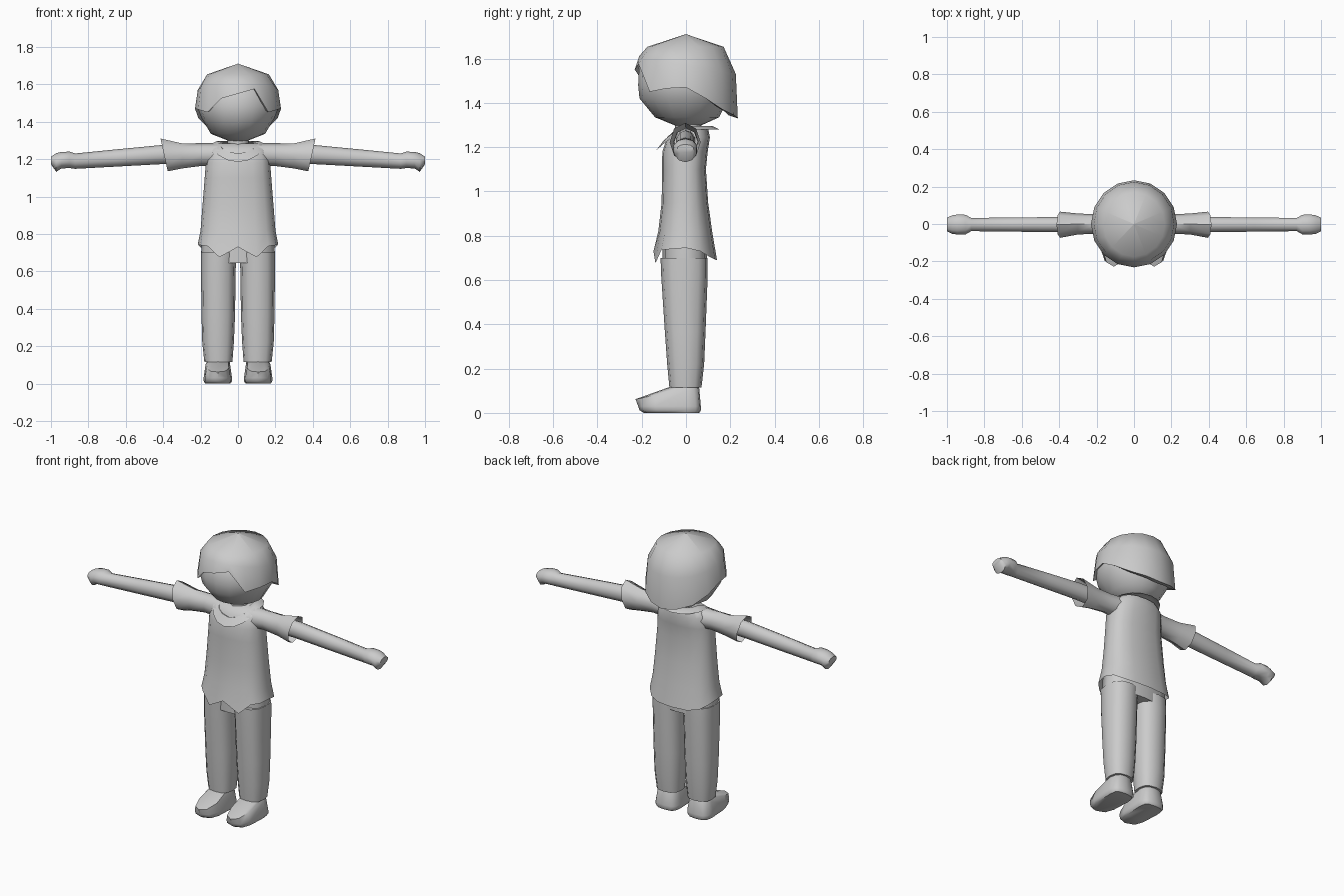
import bpy, bmesh, math

if "Cube" in bpy.data.objects:
    bpy.data.objects.remove(bpy.data.objects["Cube"])

grey = bpy.data.materials.new("plain grey")
grey.diffuse_color = (0.6, 0.6, 0.6, 1)
grey.use_nodes = True
grey.node_tree.nodes["Principled BSDF"].inputs["Base Color"].default_value = grey.diffuse_color


def oval(c, r, n, axis='z', power=1.0, zs=None):
    """Ring of n points, starting at the front (or bottom for axis x). r = (width, low side, high side)."""
    pts = []
    for i in range(n):
        a = 2 * math.pi * i / n
        s, k = math.sin(a), math.cos(a)
        s = math.copysign(abs(s) ** power, s) if abs(s) > 1e-6 else 0
        k = math.copysign(abs(k) ** power, k) if abs(k) > 1e-6 else 0
        u, v = s * r[0], -k * (r[1] if k > 0 else r[2])
        if axis == 'z':
            pts.append((c[0] + u, c[1] + v, zs[i] if zs else c[2]))
        else:
            pts.append((c[0], c[1] + u, c[2] + v))
    return pts


def loft(name, rings, cap_a=True, cap_b=True, side=1, smooth=50):
    """Skin a list of point rings; side=-1 mirrors across x."""
    bm = bmesh.new()
    vs = [[bm.verts.new((side * x, y, z)) for x, y, z in ring] for ring in rings]
    n = len(vs[0])
    for a, b in zip(vs, vs[1:]):
        for i in range(n):
            j = (i + 1) % n
            bm.faces.new((a[i], a[j], b[j], b[i]))
    if cap_a:
        bm.faces.new(vs[0][::-1])
    if cap_b:
        bm.faces.new(vs[-1])
    bmesh.ops.remove_doubles(bm, verts=bm.verts, dist=0.0005)
    bmesh.ops.recalc_face_normals(bm, faces=bm.faces)
    me = bpy.data.meshes.new(name)
    bm.to_mesh(me)
    bm.free()
    me.materials.append(grey)
    ob = bpy.data.objects.new(name, me)
    bpy.context.collection.objects.link(ob)
    bpy.context.view_layer.objects.active = ob
    ob.select_set(True)
    bpy.ops.object.shade_smooth_by_angle(angle=math.radians(smooth))
    ob.select_set(False)
    return ob


def both(name, rings, **kw):
    loft("right_" + name, rings, side=1, **kw)
    loft("left_" + name, rings, side=-1, **kw)


# Head and neck
head = [(1.29, .03, .03, .05), (1.335, .145, .14, .15), (1.42, .195, .21, .19),
        (1.48, .218, .216, .20), (1.56, .205, .212, .19), (1.64, .14, .14, .14)]
loft("head", [oval((0, 0, z), (w, f, b), 16) for z, w, f, b in head])
loft("neck", [oval((0, 0.01, z), (.06, .06, .06), 10) for z in (1.15, 1.34)])

# Hair shell with a jagged fringe and a lower back
right = [1.55, 1.575, 1.45, 1.465, 1.47, 1.42, 1.37, 1.345, 1.33]
rim = right + [1.345, 1.37, 1.42, 1.47, 1.465, 1.45, 1.525]
mid = [1.57 - 0.04 * math.cos(math.pi - 2 * math.pi * i / 16) for i in range(16)]
loft("hair", [
    oval((0, 0, 1.71), (.001, .001, .001), 16),
    oval((0, 0, 1.653), (.165, .175, .17), 16),
    oval((0, 0, 0), (.215, .212, .225), 16, zs=mid),
    oval((0, 0, 0), (.23, .232, .234), 16, zs=rim),
    oval((0, 0, 0), (.20, .205, .19), 16, zs=[z + 0.015 for z in rim]),
], cap_a=False, cap_b=False)

# Shirt body with a pointed front hem
hem_half = [.73, .675, .735, .74, .745, .73, .705, .692, .69]
hem = hem_half + hem_half[-2:0:-1]
body = [(.82, .20, .125, .118), (.95, .19, .11, .10), (1.1, .178, .108, .09),
        (1.18, .172, .107, .098), (1.245, .165, .085, .108), (1.283, .13, .045, .10)]
loft("shirt", [oval((0, 0, 0), (.215, .147, .14), 16, power=.8, zs=hem)]
     + [oval((0, 0, z), (w, f, b), 16, power=.8) for z, w, f, b in body], cap_a=False)

# Folded collar, dipping at the front
dip = [max(0, math.cos(2 * math.pi * i / 16)) ** 1.3 for i in range(16)]
loft("collar", [
    oval((0, 0, 0), (.085, .07, .09), 16, zs=[1.29 - .07 * d for d in dip]),
    oval((0, 0, 0), (.115, .10, .12), 16, zs=[1.296 - .065 * d for d in dip]),
    oval((0, 0, 0), (.145, .135, .15), 16, zs=[1.28 - .095 * d for d in dip]),
], cap_a=False, cap_b=False)

# Flared sleeves with slanted open ends
end = [(x + (z - 1.222) * .22, y, z) for x, y, z in
       oval((.395, -.004, 1.222), (.07, .087, .088), 8, 'x')]
both("sleeve", [
    oval((.10, 0, 1.225), (.07, .06, .06), 8, 'x'),
    oval((.20, 0, 1.225), (.052, .062, .06), 8, 'x'),
    oval((.30, 0, 1.222), (.056, .072, .062), 8, 'x'),
    end,
], cap_a=False, cap_b=False)

# Arms ending in fists: x, low z, high z, half depth
arm = [(.15, 1.18, 1.28, .045), (.41, 1.173, 1.275, .042), (.65, 1.16, 1.252, .04),
       (.87, 1.148, 1.23, .037), (.90, 1.152, 1.24, .055), (.945, 1.15, 1.238, .056),
       (.972, 1.132, 1.232, .052), (1.0, 1.172, 1.213, .038)]
both("arm_and_hand", [oval((x, -.003, (a + b) / 2), (d, (b - a) / 2, (b - a) / 2), 10, 'x')
                      for x, a, b, d in arm])

# Trousers: hips and two legs (z, inner x, outer x, front, back)
loft("trouser_hips", [oval((0, 0, z), (w, .105, .095), 12, power=.7)
                      for z, w in ((.645, .196), (.70, .197), (.80, .19))])
leg = [(.70, .004, .198, .115, .098), (.62, .012, .198, .112, .098), (.36, .016, .195, .095, .088),
       (.22, .022, .191, .085, .082), (.115, .03, .18, .075, .07)]
both("trouser_leg", [oval(((a + b) / 2, 0, z), ((b - a) / 2, f, k), 12, power=.8)
                     for z, a, b, f, k in leg])

# Shoes: lofted upwards from the sole (z, half width, front, back)
shoe = [(0, .068, .19, .06), (.012, .075, .21, .068), (.03, .076, .216, .067)]
top = [.065, .066, .075, .095, .105, .108, .11, .108, .105, .095, .075, .066]
both("shoe", [oval((.108, 0, z), (w, f, b), 12, power=.65) for z, w, f, b in shoe]
     + [oval((.108, 0, 0), (.066, .228, .06), 12, power=.75,
             zs=[.062, .066, .082, .10, .105, .11, .11, .11, .105, .10, .082, .066]),
        oval((.105, 0, .122), (.06, .06, .055), 12)])
